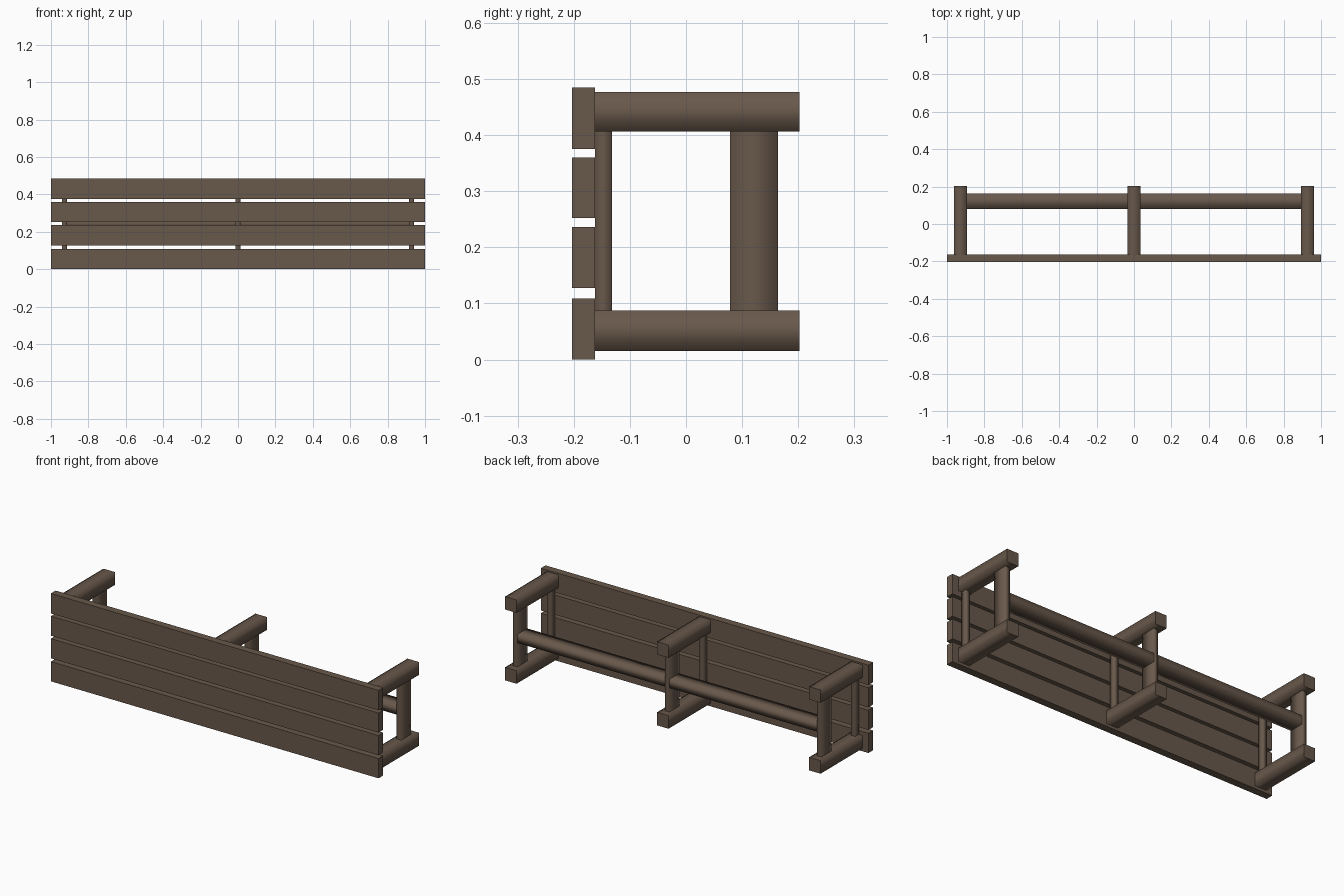
import bpy, bmesh

if "Cube" in bpy.data.objects:
    bpy.data.objects.remove(bpy.data.objects["Cube"])

wood = bpy.data.materials.new("dark_brown_wood")
wood.diffuse_color = (0.14, 0.098, 0.07, 1)
wood.use_nodes = True
wood.node_tree.nodes["Principled BSDF"].inputs["Base Color"].default_value = wood.diffuse_color


def beam(name, x, y, z, soft_axis=None):
    """Box from (min, max) ranges; soft_axis smooths the long sides, keeping end caps crisp."""
    bm = bmesh.new()
    bmesh.ops.create_cube(bm, size=1)
    for v in bm.verts:
        v.co = [r[0] + (c + 0.5) * (r[1] - r[0]) for c, r in zip(v.co, (x, y, z))]
    bm.normal_update()
    if soft_axis is not None:
        for f in bm.faces:
            if abs(f.normal[soft_axis]) < 0.5:
                f.smooth = True
            else:
                for e in f.edges:
                    e.smooth = False
    mesh = bpy.data.meshes.new(name)
    bm.to_mesh(mesh)
    bm.free()
    mesh.materials.append(wood)
    obj = bpy.data.objects.new(name, mesh)
    bpy.context.collection.objects.link(obj)
    return obj


def around(c, width):
    return (c - width / 2, c + width / 2)


# Four long boards forming the front panel
for i, z in enumerate([(0, 0.109), (0.127, 0.236), (0.252, 0.36), (0.375, 0.485)]):
    beam(f"board_{i + 1}", (-1, 1), (-0.203, -0.162), z)

# Three support frames: lower and upper arms, broad rear post, slim front post
FRAME_X = 0.928
for side, x in (("left", -FRAME_X), ("middle", 0), ("right", FRAME_X)):
    arm_x, post_x = around(x, 0.07), around(x, 0.028)
    beam(f"{side}_lower_arm", arm_x, (-0.162, 0.202), (0.015, 0.087), 1)
    beam(f"{side}_upper_arm", arm_x, (-0.162, 0.202), (0.406, 0.477), 1)
    beam(f"{side}_rear_post", post_x, (0.078, 0.164), (0.087, 0.406), 2)
    beam(f"{side}_front_post", post_x, (-0.162, -0.132), (0.087, 0.406), 2)

# Rear rails spanning between the posts
for side, s in (("left", -1), ("right", 1)):
    x = sorted((s * 0.014, s * (FRAME_X - 0.014)))
    beam(f"{side}_rail", x, (0.08, 0.164), (0.22, 0.268), 0)
